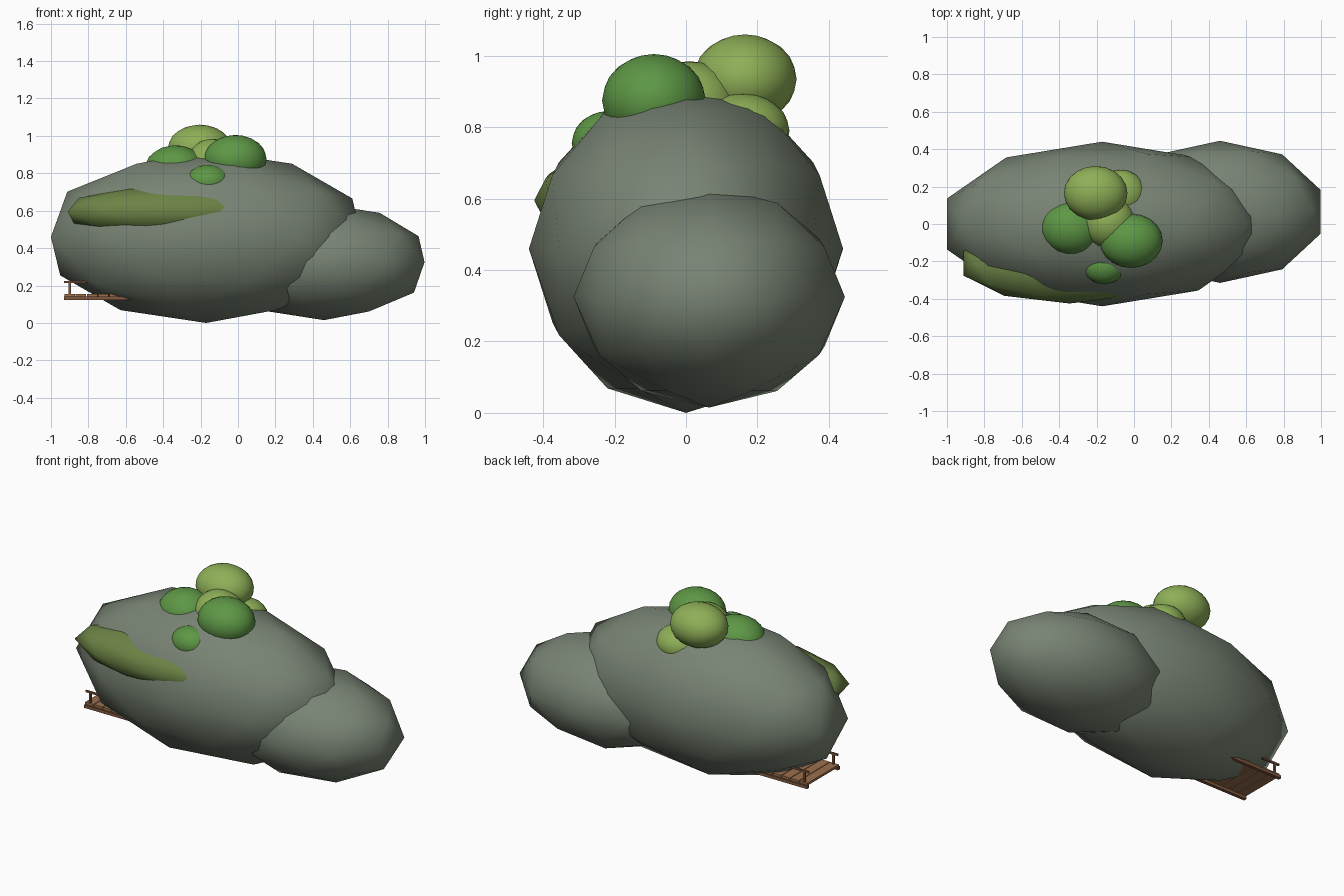
import bpy

cube = bpy.data.objects.get("Cube")
if cube:
    bpy.data.objects.remove(cube, do_unlink=True)


def material(name, color):
    mat = bpy.data.materials.new(name)
    mat.use_nodes = True
    mat.diffuse_color = (*color, 1)
    mat.node_tree.nodes["Principled BSDF"].inputs["Base Color"].default_value = (*color, 1)
    return mat


STONE = material("grey green stone", (0.19, 0.23, 0.175))
MOSS = material("olive moss", (0.15, 0.23, 0.06))
LIGHT = material("light green leaves", (0.27, 0.43, 0.095))
DARK = material("dark green leaves", (0.11, 0.31, 0.06))
WOOD = material("brown planks", (0.33, 0.16, 0.075))
TIMBER = material("dark brown timber", (0.22, 0.10, 0.05))


def blob(name, center, radii, mat, detail=2):
    """Smooth-shaded ellipsoid with a faceted outline."""
    bpy.ops.mesh.primitive_ico_sphere_add(subdivisions=detail, radius=1, location=center)
    obj = bpy.context.object
    obj.name = name
    obj.scale = radii
    bpy.ops.object.transform_apply(location=False, rotation=False, scale=True)
    bpy.ops.object.shade_smooth()
    obj.data.materials.append(mat)
    return obj


def box(name, center, size, mat):
    bpy.ops.mesh.primitive_cube_add(size=1, location=center)
    obj = bpy.context.object
    obj.name = name
    obj.scale = size
    bpy.ops.object.transform_apply(location=False, rotation=False, scale=True)
    obj.data.materials.append(mat)
    return obj


# Boulders and the moss patch on the front
blob("large_boulder", (-0.17, 0, 0.46), (0.873, 0.44, 0.46), STONE)
blob("small_boulder", (0.46, 0.065, 0.325), (0.565, 0.38, 0.31), STONE)
blob("moss_patch", (-0.345, -0.21, 0.595), (0.595, 0.215, 0.14), MOSS)

# Bushes on the top
bushes = [
    ("back_bush", (-0.205, 0.165, 0.935), (0.17, 0.145, 0.125), LIGHT),
    ("middle_bush", (-0.135, 0.01, 0.855), (0.14, 0.14, 0.13), LIGHT),
    ("rear_left_bush", (-0.07, 0.16, 0.79), (0.135, 0.13, 0.105), LIGHT),
    ("left_bush", (-0.015, -0.09, 0.875), (0.168, 0.145, 0.13), DARK),
    ("right_bush", (-0.335, -0.02, 0.82), (0.165, 0.145, 0.13), DARK),
    ("front_bush", (-0.16, -0.22, 0.755), (0.12, 0.1, 0.09), DARK),
]
for name, center, radii, mat in bushes:
    blob(name, center, radii, mat, 3)

# Wooden walkway passing under the large boulder
START, END, HALF = -0.93, 0.27, 0.15
LENGTH, MID = END - START, (START + END) / 2
COUNT = 20
step = LENGTH / COUNT
for i in range(COUNT):
    box(f"plank_{i + 1}", (START + step * (i + 0.5), 0, 0.148),
        (step - 0.004, 2 * HALF, 0.014), WOOD)

# Beams, posts and handrails on both sides
for side, y in (("front", -HALF), ("back", HALF)):
    box(f"{side}_beam", (MID, y, 0.132), (LENGTH, 0.02, 0.018), TIMBER)
    box(f"{side}_handrail", (MID, y * 0.93, 0.218), (LENGTH, 0.012, 0.01), TIMBER)
    for i in range(5):
        x = START + 0.03 + i * (LENGTH - 0.06) / 4
        box(f"{side}_post_{i + 1}", (x, y * 0.93, 0.185), (0.012, 0.012, 0.064), TIMBER)
